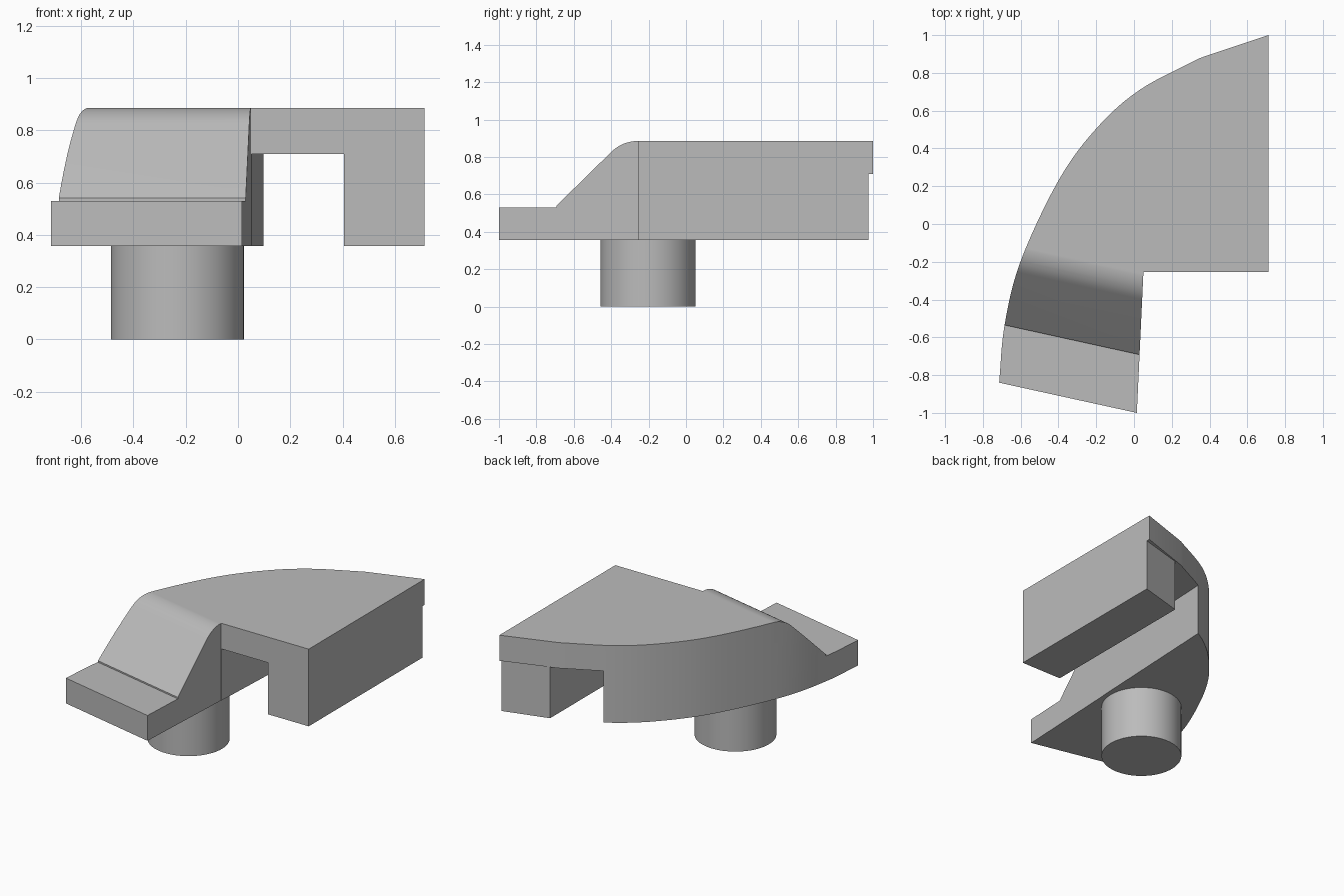
import bpy, bmesh, math
from mathutils import Vector

if "Cube" in bpy.data.objects:
    bpy.data.objects.remove(bpy.data.objects["Cube"])

BASE, SLOT_TOP, LEDGE, TOP = 0.357, 0.71, 0.53, 0.885

grey = bpy.data.materials.new("plain grey")
grey.use_nodes = True
grey.diffuse_color = (0.5, 0.5, 0.5, 1)
grey.node_tree.nodes["Principled BSDF"].inputs["Base Color"].default_value = (0.5, 0.5, 0.5, 1)


def prism(name, points, sweep):
    """Extrude a closed 3D outline along a vector."""
    bm = bmesh.new()
    face = bm.faces.new([bm.verts.new(p) for p in points])
    grown = bmesh.ops.extrude_face_region(bm, geom=[face])["geom"]
    bmesh.ops.translate(bm, vec=sweep, verts=[g for g in grown if isinstance(g, bmesh.types.BMVert)])
    bmesh.ops.recalc_face_normals(bm, faces=bm.faces)
    mesh = bpy.data.meshes.new(name)
    bm.to_mesh(mesh)
    bm.free()
    obj = bpy.data.objects.new(name, mesh)
    bpy.context.collection.objects.link(obj)
    mesh.materials.append(grey)
    return obj


def activate(obj):
    bpy.ops.object.select_all(action="DESELECT")
    obj.select_set(True)
    bpy.context.view_layer.objects.active = obj


def cut(obj, cutter):
    cutter.hide_render = True
    mod = obj.modifiers.new("cut", "BOOLEAN")
    mod.operation, mod.solver, mod.object = "DIFFERENCE", "EXACT", cutter
    activate(obj)
    bpy.ops.object.modifier_apply(modifier=mod.name)
    bpy.data.objects.remove(cutter)


def smooth_path(keys, steps=6):
    """Catmull-Rom curve through the key points."""
    k = [Vector(p) for p in keys]
    k = [2 * k[0] - k[1]] + k + [2 * k[-1] - k[-2]]
    out = []
    for a, b, c, d in zip(k, k[1:], k[2:], k[3:]):
        for i in range(steps):
            t = i / steps
            out.append(0.5 * (2 * b + (c - a) * t + (2 * a - 5 * b + 4 * c - d) * t ** 2
                              + (3 * b - a - 3 * c + d) * t ** 3))
    return out + [k[-2]]


# Body: quarter-fan outline with a curved outer side
curve = smooth_path([(-0.714, -0.84), (-0.685, -0.534), (-0.6, -0.196), (-0.4, 0.23),
                     (-0.2, 0.505), (0.03, 0.71), (0.347, 0.878)])
corners = [(0.712, 1.0), (0.712, -0.253), (0.05, -0.253), (0.015, -1.0)]
outline = [(p[0], p[1], BASE) for p in curve + corners]
body = prism("body", outline, (0, 0, TOP - BASE))

# Slot under the plate, with the slight setback behind the side block
slot = [(0.051, -0.27), (0.405, -0.27), (0.405, 0.89), (0.75, 0.986), (0.75, 1.2), (0.118, 1.2)]
cut(body, prism("slot_cutter", [(x, y, 0.2) for x, y in slot], (0, 0, SLOT_TOP - 0.2)))

# Front ledge, slope and rounded shoulder, swept parallel to the front edge
along = Vector((0.729, -0.16, 0)).normalized()
inward = Vector((-along.y, along.x, 0))
radius, shoulder = 0.2, 0.43
profile = [(-0.6, LEDGE), (0, LEDGE), (0, LEDGE + 0.01)]
for i in range(9):
    a = math.radians(135 - 45 * i / 8)
    profile.append((shoulder + radius * math.cos(a), TOP + 0.0005 - radius + radius * math.sin(a)))
profile += [(shoulder, 1.2), (-0.6, 1.2)]
foot = Vector((0.03, -0.692, 0)) - along * 1.5
cut(body, prism("ramp_cutter", [foot + inward * u + Vector((0, 0, z)) for u, z in profile], along * 3))

# Round peg below
bpy.ops.mesh.primitive_cylinder_add(vertices=64, radius=0.254, depth=BASE + 0.01,
                                    location=(-0.232, -0.203, (BASE + 0.01) / 2))
peg = bpy.context.object
peg.name = "peg"
peg.data.materials.append(grey)

for obj in (body, peg):
    activate(obj)
    bpy.ops.object.shade_smooth_by_angle(angle=math.radians(25))
